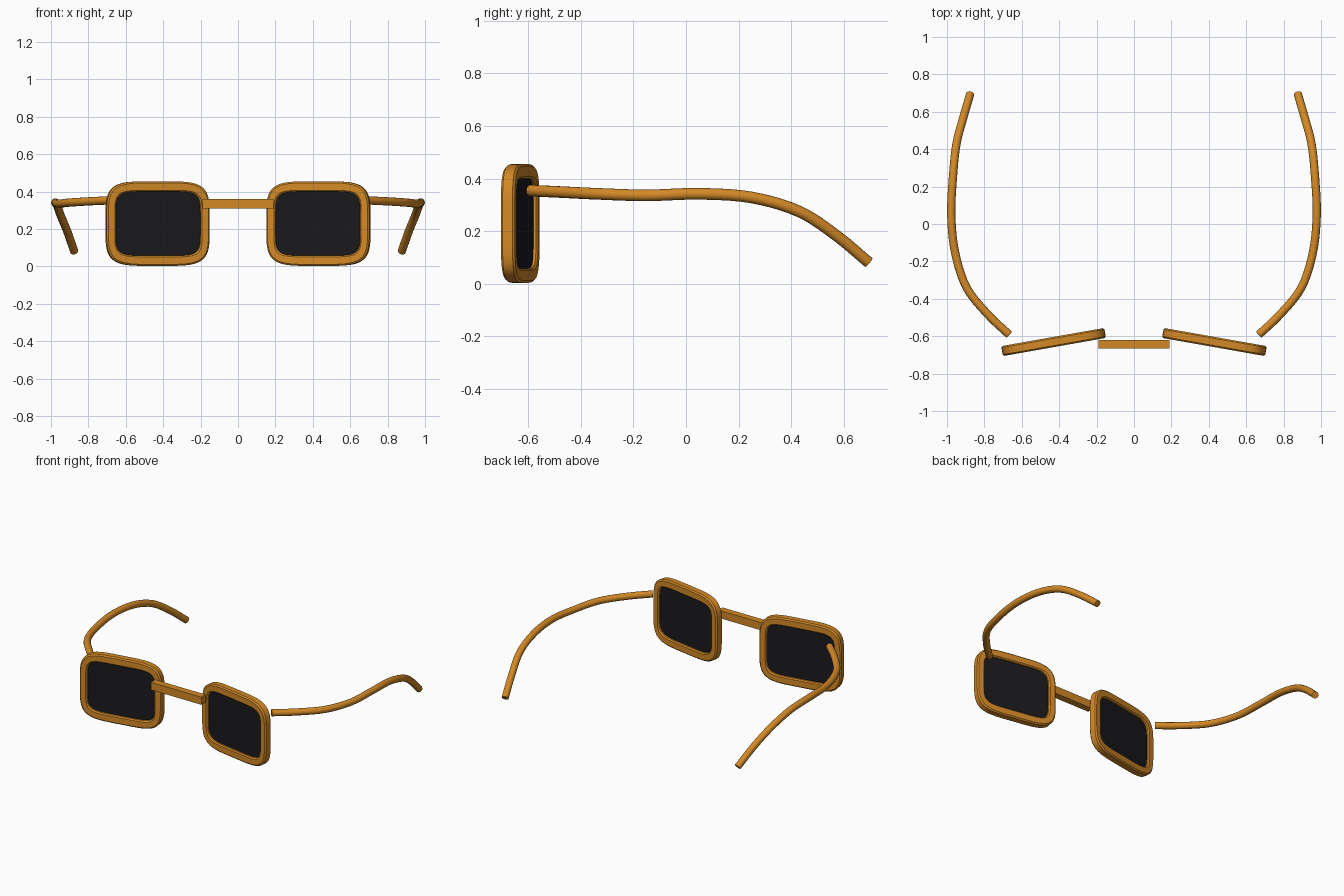
import bpy, bmesh, math
from mathutils import Matrix, Vector

if "Cube" in bpy.data.objects:
    bpy.data.objects.remove(bpy.data.objects["Cube"])


def material(name, color):
    m = bpy.data.materials.new(name)
    m.diffuse_color = color
    m.use_nodes = True
    m.node_tree.nodes["Principled BSDF"].inputs["Base Color"].default_value = m.diffuse_color
    return m


ORANGE = material("orange_frame", (0.65, 0.25, 0.02, 1))
DARK = material("dark_lens", (0.01, 0.01, 0.012, 1))
PLACE = Matrix.Translation((0.43, -0.631, 0.229)) @ Matrix.Rotation(math.radians(-10), 4, 'Z')


def finish(name, bm, mat, mirror=True):
    bmesh.ops.recalc_face_normals(bm, faces=bm.faces)
    me = bpy.data.meshes.new(name)
    bm.to_mesh(me)
    bm.free()
    me.materials.append(mat)
    ob = bpy.data.objects.new(name, me)
    bpy.context.collection.objects.link(ob)
    bpy.ops.object.select_all(action='DESELECT')
    bpy.context.view_layer.objects.active = ob
    ob.select_set(True)
    bpy.ops.object.shade_smooth_by_angle(angle=math.radians(30))
    if mirror:
        ob.modifiers.new("mirror", 'MIRROR').use_mirror_merge = False
    return ob


def squircle(bm, a, b, n, y, seg=72):
    """Loop of verts on a rounded rectangle, in the tilted lens plane."""
    loop = []
    for i in range(seg):
        t = 2 * math.pi * (i + 0.5) / seg
        c, s = math.cos(t), math.sin(t)
        x = a * math.copysign(abs(c) ** (2 / n), c)
        z = b * math.copysign(abs(s) ** (2 / n), s)
        loop.append(bm.verts.new(PLACE @ Vector((x, y, z))))
    return loop


def bridge(bm, l1, l2):
    k = len(l1)
    for i in range(k):
        bm.faces.new((l1[i], l1[(i + 1) % k], l2[(i + 1) % k], l2[i]))


# rim: bevelled section swept round the lens
bm = bmesh.new()
section = [(0.272, 0.218, 4.5, -0.027), (0.280, 0.226, 4.5, -0.019),
           (0.280, 0.226, 4.5, 0.019), (0.272, 0.218, 4.5, 0.027),
           (0.237, 0.178, 6, 0.027), (0.230, 0.171, 6, 0.020),
           (0.230, 0.171, 6, -0.020), (0.237, 0.178, 6, -0.027)]
loops = [squircle(bm, *s) for s in section]
for i in range(len(loops)):
    bridge(bm, loops[i - 1], loops[i])
finish("rim", bm, ORANGE)

# lens: thin dark plate set in the rim
bm = bmesh.new()
front = squircle(bm, 0.235, 0.176, 6, -0.010)
back = squircle(bm, 0.235, 0.176, 6, 0.010)
bridge(bm, front, back)
bm.faces.new(front)
bm.faces.new(back)
finish("lens", bm, DARK)

# nose bridge: plain bar
bm = bmesh.new()
bmesh.ops.create_cube(bm, size=1, matrix=Matrix.Translation((0, -0.643, 0.335))
                      @ Matrix.Diagonal((0.38, 0.046, 0.052, 1)))
finish("nose_bridge", bm, ORANGE, mirror=False)

# temple arm: round tube along a smooth path
path = [(0.667, -0.592, 0.354), (0.78, -0.485, 0.349), (0.895, -0.34, 0.342),
        (0.957, -0.15, 0.336), (0.977, 0.05, 0.342), (0.968, 0.25, 0.328),
        (0.949, 0.43, 0.275), (0.912, 0.57, 0.185), (0.876, 0.695, 0.081)]
P = [Vector(p) for p in path]
P = [2 * P[0] - P[1]] + P + [2 * P[-1] - P[-2]]
pts = []
for i in range(1, len(P) - 2):
    p0, p1, p2, p3 = P[i - 1:i + 3]
    for k in range(5):
        t = k / 5
        pts.append(0.5 * (2 * p1 + (p2 - p0) * t + (2 * p0 - 5 * p1 + 4 * p2 - p3) * t * t
                          + (3 * p1 - p0 - 3 * p2 + p3) * t ** 3))
pts.append(P[-2])
bm = bmesh.new()
rings = []
for i, p in enumerate(pts):
    d = (pts[min(i + 1, len(pts) - 1)] - pts[max(i - 1, 0)]).normalized()
    u = d.cross(Vector((0, 0, 1))).normalized()
    v = u.cross(d)
    rings.append([bm.verts.new(p + 0.022 * (u * math.cos(a) + v * math.sin(a)))
                  for a in (2 * math.pi * j / 16 for j in range(16))])
for r1, r2 in zip(rings, rings[1:]):
    bridge(bm, r1, r2)
bm.faces.new(rings[0])
bm.faces.new(rings[-1])
finish("temple_arm", bm, ORANGE)
